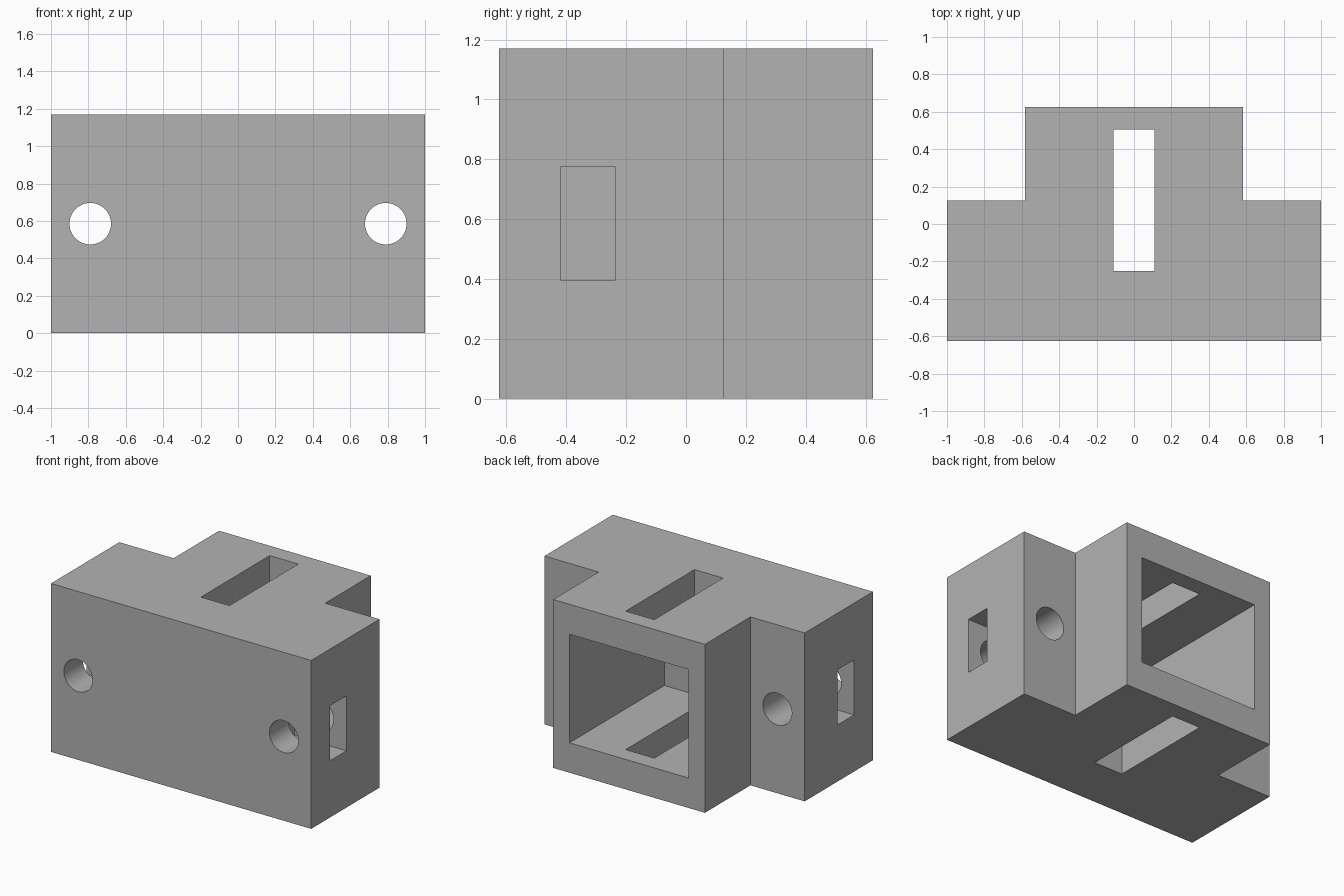
import bpy
import bmesh
import math
from mathutils import Matrix, Vector

cube = bpy.data.objects.get("Cube")
if cube:
    bpy.data.objects.remove(cube, do_unlink=True)

HEIGHT = 1.17
MID = HEIGHT / 2

grey = bpy.data.materials.new("plain_grey")
grey.use_nodes = True
grey.diffuse_color = (0.448, 0.448, 0.448, 1)
grey.node_tree.nodes["Principled BSDF"].inputs["Base Color"].default_value = grey.diffuse_color


def make_object(name, bm):
    bmesh.ops.recalc_face_normals(bm, faces=bm.faces)
    mesh = bpy.data.meshes.new(name)
    bm.to_mesh(mesh)
    bm.free()
    mesh.materials.append(grey)
    obj = bpy.data.objects.new(name, mesh)
    bpy.context.collection.objects.link(obj)
    return obj


def box(name, low, high):
    low, high = Vector(low), Vector(high)
    bm = bmesh.new()
    place = Matrix.Translation((low + high) / 2) @ Matrix.Diagonal((*(high - low), 1))
    bmesh.ops.create_cube(bm, size=1, matrix=place)
    return make_object(name, bm)


def bolt_cutter(name, x, radius):
    bm = bmesh.new()
    place = Matrix.Translation((x, 0, MID)) @ Matrix.Rotation(math.pi / 2, 4, "X")
    bmesh.ops.create_cone(bm, cap_ends=True, segments=64, radius1=radius,
                          radius2=radius, depth=2, matrix=place)
    return make_object(name, bm)


# Body: T-shaped outline raised to full height
half = [(1, -0.625), (1, 0.125), (0.583, 0.125), (0.583, 0.625)]
outline = half + [(-x, y) for x, y in reversed(half)]
bm = bmesh.new()
face = bm.faces.new([bm.verts.new((x, y, 0)) for x, y in outline])
raised = bmesh.ops.extrude_face_region(bm, geom=[face])
bmesh.ops.translate(bm, vec=(0, 0, HEIGHT),
                    verts=[v for v in raised["geom"] if isinstance(v, bmesh.types.BMVert)])
body = make_object("bracket_body", bm)

# Cutters: rear socket, vertical slot, bolt holes and side nut pockets
cutters = [
    box("rear_socket", (-0.458, -0.417, MID - 0.377), (0.458, 0.8, MID + 0.377)),
    box("vertical_slot", (-0.11, -0.25, -0.1), (0.11, 0.505, HEIGHT + 0.1)),
]
for side, s in (("left", 1), ("right", -1)):
    cutters.append(bolt_cutter(side + "_bolt_hole", s * 0.79, 0.111))
    ends = sorted((s * 0.6, s * 1.1))
    cutters.append(box(side + "_nut_pocket", (ends[0], -0.417, MID - 0.191),
                       (ends[1], -0.237, MID + 0.191)))

for cutter in cutters:
    cutter.hide_render = True
    cut = body.modifiers.new(cutter.name, "BOOLEAN")
    cut.operation = "DIFFERENCE"
    cut.solver = "EXACT"
    cut.object = cutter

# Bake the cuts and drop the cutters
depsgraph = bpy.context.evaluated_depsgraph_get()
result = bpy.data.meshes.new_from_object(body.evaluated_get(depsgraph))
body.modifiers.clear()
body.data = result
for cutter in cutters:
    bpy.data.objects.remove(cutter, do_unlink=True)

# Smooth bores, crisp edges
bpy.ops.object.select_all(action="DESELECT")
body.select_set(True)
bpy.context.view_layer.objects.active = body
bpy.ops.object.shade_smooth_by_angle(angle=math.radians(30))
